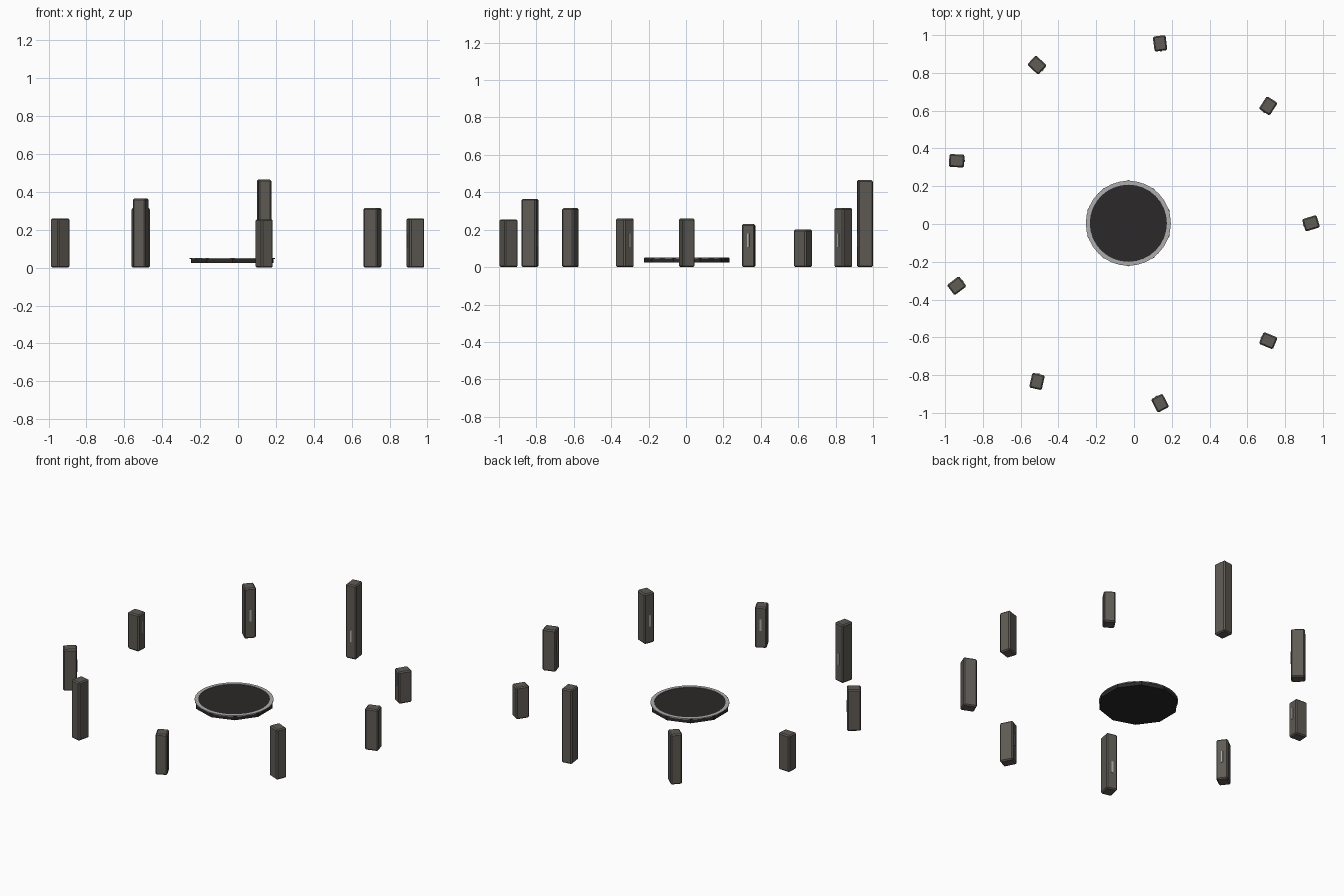
import bpy, bmesh, math
from mathutils import Matrix

if "Cube" in bpy.data.objects:
    bpy.data.objects.remove(bpy.data.objects["Cube"])

CX, CY, R = -0.03, 0.004, 0.967


def material(name, rgb):
    m = bpy.data.materials.new(name)
    m.diffuse_color = (*rgb, 1)
    m.use_nodes = True
    m.node_tree.nodes["Principled BSDF"].inputs["Base Color"].default_value = m.diffuse_color
    return m


stone = material("stone", (0.115, 0.105, 0.09))
dark = material("dark", (0.024, 0.022, 0.021))
pale = material("pale", (0.42, 0.42, 0.42))


def finish(name, bm, mat, matrix):
    bmesh.ops.recalc_face_normals(bm, faces=bm.faces)
    me = bpy.data.meshes.new(name)
    bm.to_mesh(me)
    bm.free()
    me.materials.append(mat)
    ob = bpy.data.objects.new(name, me)
    ob.matrix_world = matrix
    bpy.context.collection.objects.link(ob)
    return ob


def box(name, size, centre, mat, matrix, bevel=0):
    bm = bmesh.new()
    bmesh.ops.create_cube(bm, size=1, matrix=Matrix.Translation(centre) @ Matrix.Diagonal((*size, 1)))
    if bevel:
        bmesh.ops.bevel(bm, geom=bm.edges[:], offset=bevel, segments=1, affect='EDGES')
    return finish(name, bm, mat, matrix)


# lathe a closed (radius, z) profile; a vertex sits on +y
def lathe(name, profile, sides, mat):
    bm = bmesh.new()
    rings = []
    for i in range(sides):
        a = math.pi / 2 + 2 * math.pi * i / sides
        rings.append([bm.verts.new((r * math.cos(a), r * math.sin(a), z)) for r, z in profile])
    n = len(profile)
    closed = n > 2
    for i in range(sides):
        p, q = rings[i], rings[(i + 1) % sides]
        for k in range(n if closed else n - 1):
            j = (k + 1) % n
            bm.faces.new((p[k], q[k], q[j], p[j]))
    if not closed:
        for k in range(n):
            bm.faces.new([r[k] for r in rings])
    return finish(name, bm, mat, Matrix.Translation((CX, CY, 0)))


# ring of standing stones, each turned slightly off the radial line
heights = [0.26, 0.20, 0.465, 0.315, 0.23, 0.26, 0.365, 0.255, 0.315]
for i, h in enumerate(heights):
    a = math.radians(40 * i)
    m = (Matrix.Translation((CX + R * math.cos(a), CY + R * math.sin(a), 0))
         @ Matrix.Rotation(a + 0.3, 4, 'Z'))
    box(f"standing_stone_{i + 1}", (0.08, 0.068, h), (0, 0, h / 2), stone, m, 0.007)
    # pale inlay on the inner face
    box(f"inlay_strip_{i + 1}", (0.006, 0.011, 0.073), (-0.04, 0, 0.144), pale, m)

# central slab with a pale rim
lathe("central_slab", [(0.228, 0.024), (0.228, 0.048)], 10, dark)
lathe("slab_rim", [(0.204, 0.046), (0.225, 0.046), (0.225, 0.051), (0.204, 0.051)], 32, pale)
